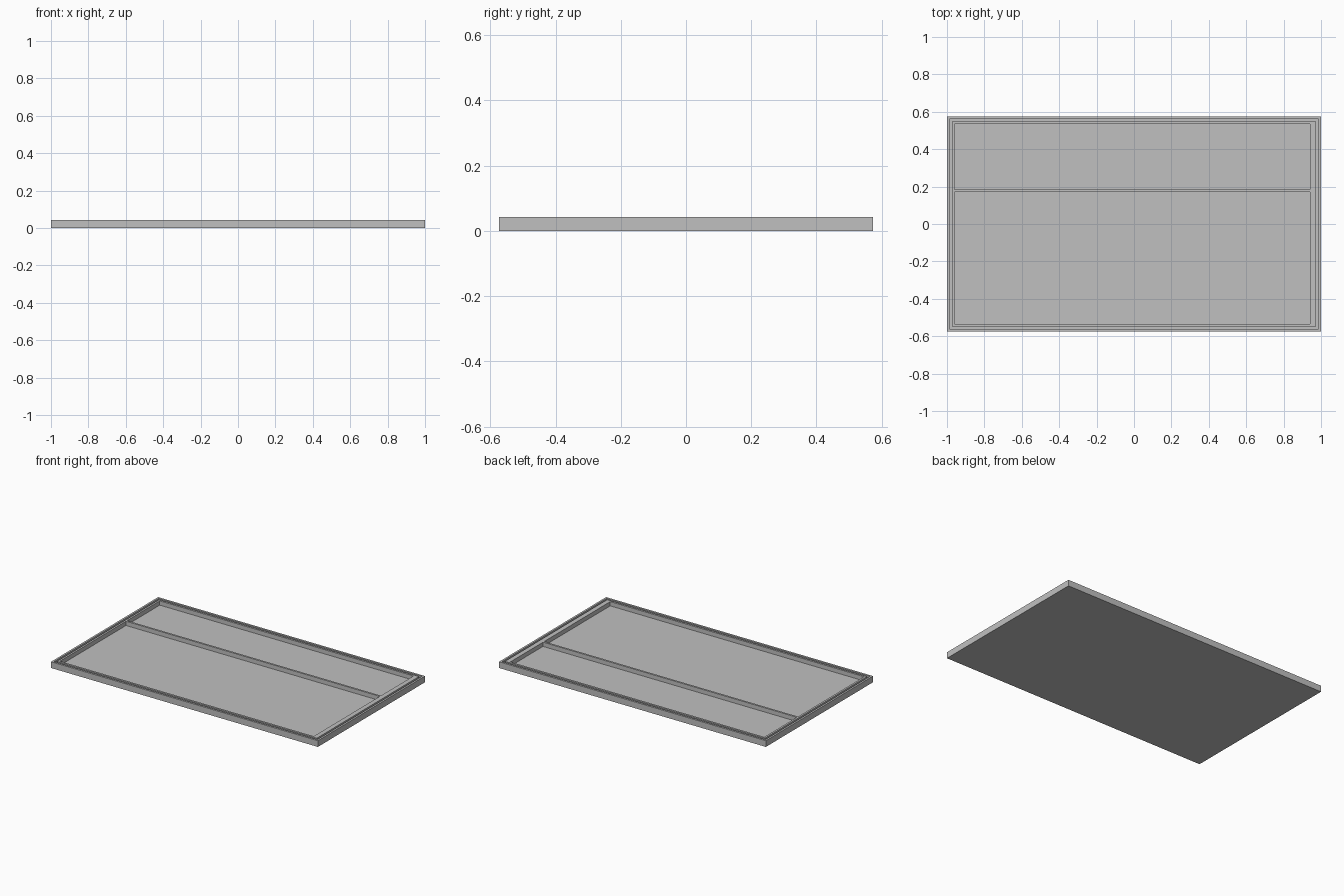
import bpy
import bmesh
from mathutils import Vector

old = bpy.data.objects.get("Cube")
if old:
    bpy.data.objects.remove(old, do_unlink=True)

LENGTH, WIDTH, HEIGHT = 2.0, 1.147, 0.042
WALL = 0.0133            # thickness of rim, groove, lip, divider and floor
DEPTH = HEIGHT - WALL    # depth of groove and pockets
DIVIDER_Y = 0.179

grey = bpy.data.materials.new("plain_grey")
grey.use_nodes = True
colour = (0.53, 0.53, 0.53, 1)
grey.diffuse_color = colour
grey.node_tree.nodes["Principled BSDF"].inputs["Base Color"].default_value = colour


def inset(bm, face):
    """Inset one face by a wall thickness; return the surrounding ring."""
    return bmesh.ops.inset_region(bm, faces=[face], thickness=WALL,
                                  use_even_offset=True)["faces"]


def sink(bm, faces):
    """Push a region straight down, leaving vertical walls around it."""
    new = bmesh.ops.extrude_face_region(bm, geom=faces)["geom"]
    verts = [g for g in new if isinstance(g, bmesh.types.BMVert)]
    bmesh.ops.translate(bm, verts=verts, vec=(0, 0, -DEPTH))
    left = [f for f in faces if f.is_valid]
    if left:
        bmesh.ops.delete(bm, geom=left, context="FACES_ONLY")


# Solid slab standing on the ground
bm = bmesh.new()
bmesh.ops.create_cube(bm, size=1)
bmesh.ops.scale(bm, verts=bm.verts, vec=(LENGTH, WIDTH, HEIGHT))
bmesh.ops.translate(bm, verts=bm.verts, vec=(0, 0, HEIGHT / 2))
top = max(bm.faces, key=lambda f: f.calc_center_median().z)

# Outer rim, groove and inner lip, which is wider on the +x end
inset(bm, top)
groove = inset(bm, top)
inset(bm, top)
for v in top.verts:
    if v.co.x > 0:
        v.co.x -= 1.4 * WALL

# Split the middle into two pockets with a divider strip between
middle = [top]
for side in (-1, 1):
    y = DIVIDER_Y + side * WALL / 2
    geom = middle + list({e for f in middle for e in f.edges}) \
        + list({v for f in middle for v in f.verts})
    cut = bmesh.ops.bisect_plane(bm, geom=geom, plane_co=Vector((0, y, 0)),
                                 plane_no=Vector((0, 1, 0)))
    middle = [g for g in cut["geom"] if isinstance(g, bmesh.types.BMFace)]
pockets = [f for f in middle
           if abs(f.calc_center_median().y - DIVIDER_Y) > WALL]

sink(bm, groove)
for pocket in pockets:
    sink(bm, [pocket])

bmesh.ops.recalc_face_normals(bm, faces=bm.faces)
mesh = bpy.data.meshes.new("divided_tray")
bm.to_mesh(mesh)
bm.free()
mesh.materials.append(grey)
tray = bpy.data.objects.new("divided_tray", mesh)
bpy.context.collection.objects.link(tray)
